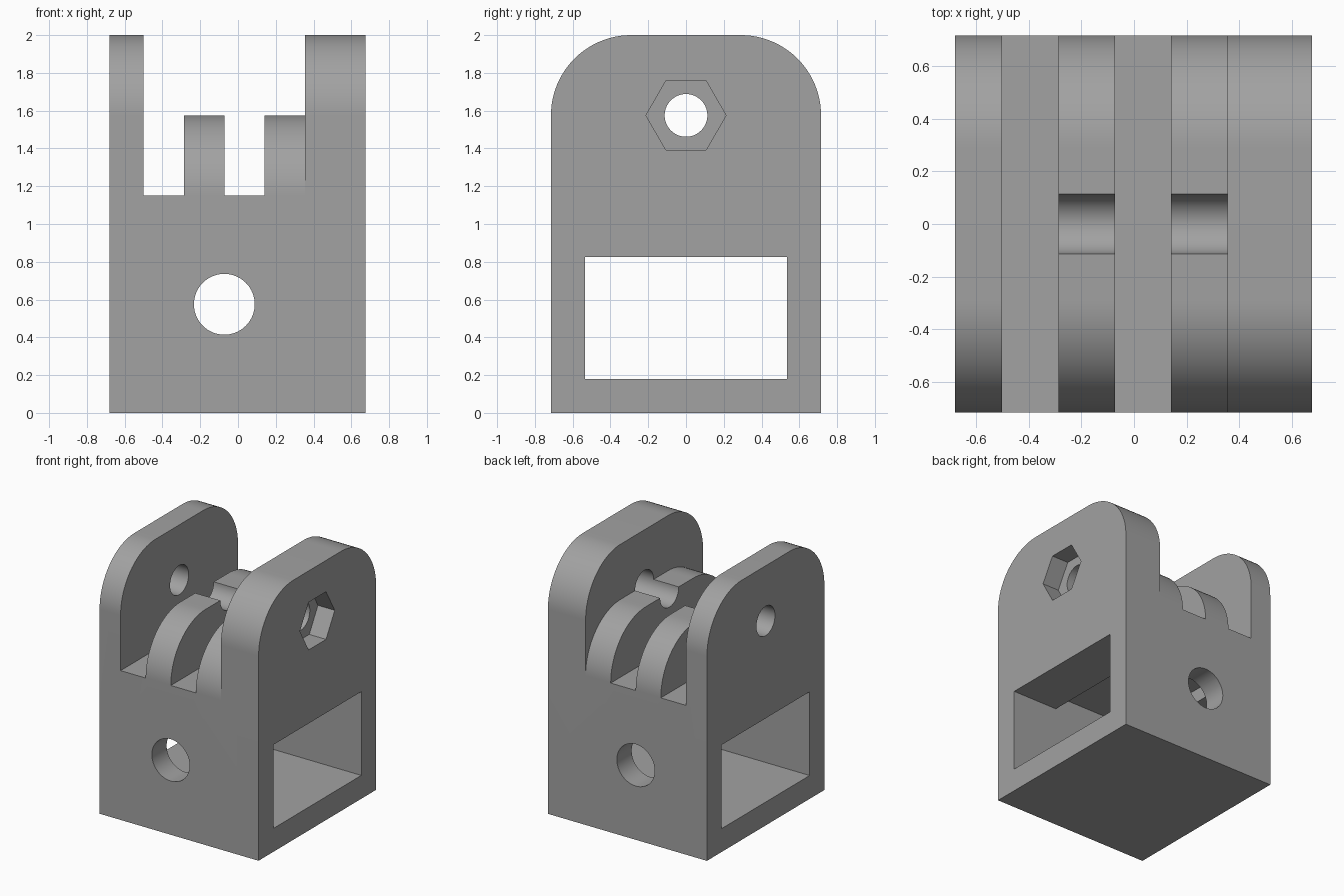
import bpy, bmesh, math

if "Cube" in bpy.data.objects:
    bpy.data.objects.remove(bpy.data.objects["Cube"])

W, E, D, H = -0.679, 0.676, 0.715, 2.0      # left, right, half depth, height
SLOT_L, SLOT_R, MID = -0.50, 0.355, -0.0725  # yoke opening
FLOOR, AXLE_Z, R = 1.15, 1.575, 0.425

grey = bpy.data.materials.new("plain_grey")
grey.diffuse_color = (0.36, 0.36, 0.36, 1)
grey.use_nodes = True
grey.node_tree.nodes["Principled BSDF"].inputs["Base Color"].default_value = grey.diffuse_color


def prism(name, pts, lo, hi, axis="x"):
    """Extrude a closed outline along x (points are y,z) or y (points are x,z)."""
    bm = bmesh.new()
    place = (lambda p, t: (t, p[0], p[1])) if axis == "x" else (lambda p, t: (p[0], t, p[1]))
    a = [bm.verts.new(place(p, lo)) for p in pts]
    b = [bm.verts.new(place(p, hi)) for p in pts]
    bm.faces.new(a)
    bm.faces.new(b[::-1])
    for i in range(len(pts)):
        j = (i + 1) % len(pts)
        bm.faces.new((a[i], b[i], b[j], a[j]))
    bmesh.ops.recalc_face_normals(bm, faces=bm.faces)
    me = bpy.data.meshes.new(name)
    bm.to_mesh(me)
    bm.free()
    me.materials.append(grey)
    ob = bpy.data.objects.new(name, me)
    bpy.context.collection.objects.link(ob)
    return ob


def rect(y, z0, z1):
    return [(-y, z0), (y, z0), (y, z1), (-y, z1)]


def ring(cx, cz, r, n):
    return [(cx + r * math.cos(2 * math.pi * i / n), cz + r * math.sin(2 * math.pi * i / n))
            for i in range(n)]


def shoulders(base, n=24):
    """Rounded top corners, from the right side over to the left."""
    right = [(D - R + R * math.cos(t), base + R * math.sin(t))
             for t in (math.pi / 2 * i / n for i in range(n + 1))]
    return right + [(-y, z) for y, z in reversed(right)]


# Solid block with rounded shoulders
yoke = prism("yoke_bracket", [(-D, 0), (D, 0)] + shoulders(AXLE_Z), W, E)

cutters = [
    # opening between the cheeks, leaving a low rounded hump
    prism("opening_cutter", shoulders(FLOOR) + [(-0.9, FLOOR), (-0.9, 2.2), (0.9, 2.2), (0.9, FLOOR)],
          SLOT_L, SLOT_R),
    # gaps that divide the hump into two ribs
    prism("outer_gap_cutter", rect(0.9, FLOOR, 1.8), SLOT_L, -0.286),
    prism("inner_gap_cutter", rect(0.9, FLOOR, 1.8), -0.072, 0.141),
    # axle bore and hexagonal nut pocket
    prism("axle_cutter", ring(0, AXLE_Z, 0.113, 64), -1, 1),
    prism("nut_cutter", ring(0, AXLE_Z, 0.212, 6), E - 0.143, 1),
    # window through the base, with a recess in its ceiling
    prism("window_cutter", rect(0.535, 0.18, 0.825), -1, 1),
    prism("recess_cutter", rect(0.535, 0.6, 0.932), MID - 0.357, MID + 0.357),
    # round hole from front to back
    prism("bolt_cutter", ring(MID, 0.575, 0.161, 64), -1, 1, "y"),
]

bpy.context.view_layer.objects.active = yoke
for c in cutters:
    m = yoke.modifiers.new(c.name, "BOOLEAN")
    m.operation, m.solver, m.object = "DIFFERENCE", "EXACT", c
    bpy.ops.object.modifier_apply(modifier=m.name)
    bpy.data.objects.remove(c)

# Smooth curved faces, sharp edges kept
bpy.ops.object.select_all(action="DESELECT")
yoke.select_set(True)
bpy.ops.object.shade_smooth_by_angle(angle=math.radians(30))
